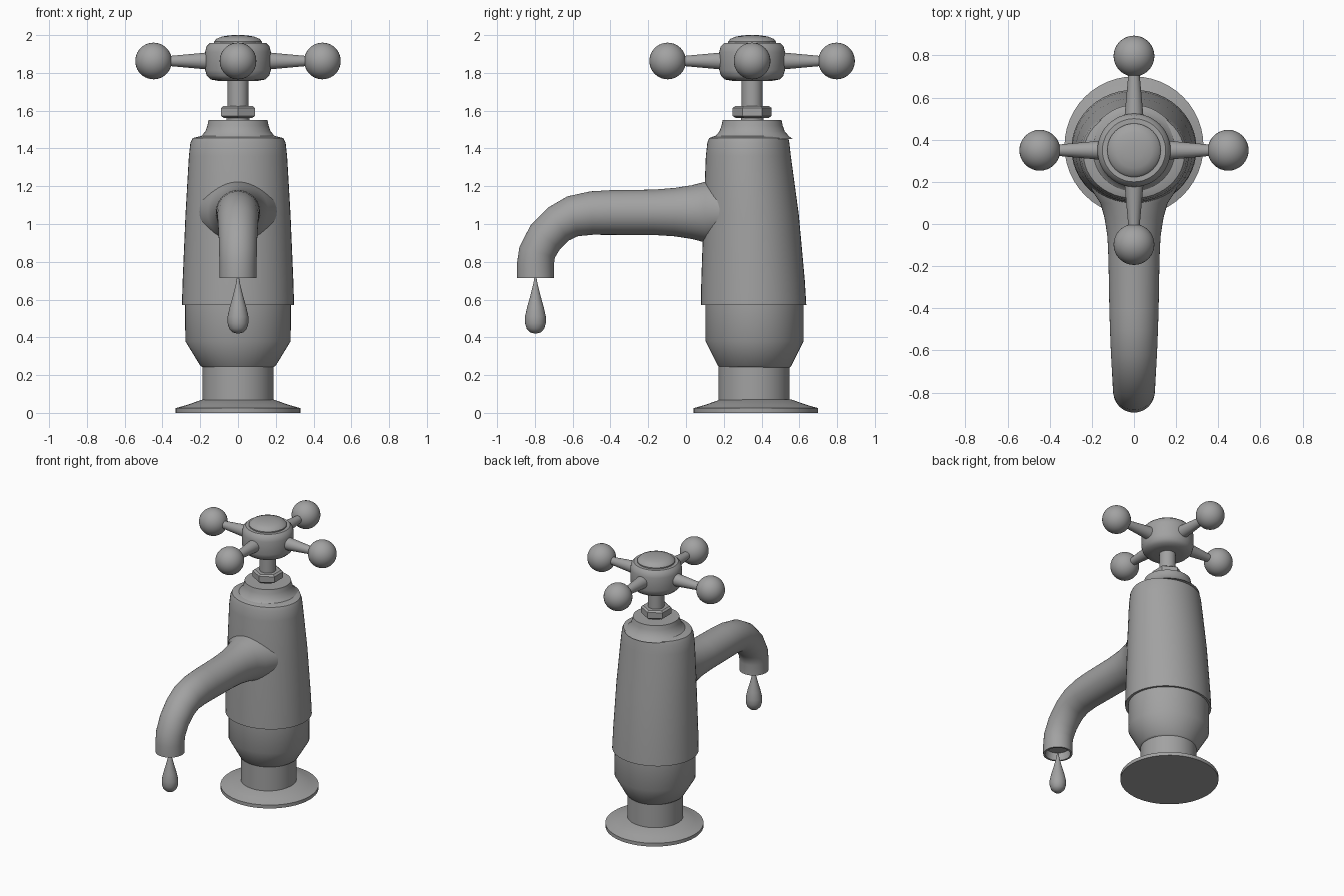
import bpy, bmesh, math
from mathutils import Matrix

cube = bpy.data.objects.get("Cube")
if cube:
    bpy.data.objects.remove(cube, do_unlink=True)

metal = bpy.data.materials.new("grey metal")
metal.use_nodes = True
GREY = (0.36, 0.36, 0.36, 1)
metal.diffuse_color = GREY
metal.node_tree.nodes["Principled BSDF"].inputs["Base Color"].default_value = GREY

AXIS = 0.355   # y of the upright body
NOZZLE = -0.797


def finish(name, bm, angle=35):
    bmesh.ops.recalc_face_normals(bm, faces=bm.faces[:])
    mesh = bpy.data.meshes.new(name)
    bm.to_mesh(mesh)
    bm.free()
    mesh.materials.append(metal)
    obj = bpy.data.objects.new(name, mesh)
    bpy.context.collection.objects.link(obj)
    bpy.ops.object.select_all(action='DESELECT')
    obj.select_set(True)
    bpy.context.view_layer.objects.active = obj
    bpy.ops.object.shade_smooth_by_angle(angle=math.radians(angle))
    return obj


def loft(name, rings, sides=48, angle=35, turn=0):
    """Skin elliptical rings given as (y, z, tilt in degrees, x radius, other radius)."""
    bm = bmesh.new()
    loops = []
    for y, z, tilt, rx, rn in rings:
        t = math.radians(tilt)
        loop = []
        for i in range(sides):
            a = math.tau * i / sides + turn
            s = rn * math.sin(a)
            loop.append(bm.verts.new((rx * math.cos(a), y - s * math.cos(t), z + s * math.sin(t))))
        loops.append(loop)
    for low, high in zip(loops, loops[1:]):
        for i in range(sides):
            j = (i + 1) % sides
            bm.faces.new((low[i], low[j], high[j], high[i]))
    bm.faces.new(loops[0])
    bm.faces.new(loops[-1])
    return finish(name, bm, angle)


def lathe(name, profile, y=AXIS, **kw):
    """Turn a (radius, z) profile about a vertical axis."""
    return loft(name, [(y, z, 0, r, r) for r, z in profile], **kw)


# Pedestal
lathe("base_flange", [(0.33, 0), (0.33, 0.025), (0.27, 0.042), (0.19, 0.07)], y=0.37)
lathe("base_neck", [(0.188, 0.05), (0.188, 0.27)], y=0.36)
loft("lower_bowl", [(0.363, 0.24, 0, 0.185, 0.185), (0.363, 0.25, 0, 0.2, 0.195),
                    (0.363, 0.38, 0, 0.279, 0.26), (0.363, 0.59, 0, 0.28, 0.26)])

# Tapered body shell, slightly oval
loft("body_shell", [(0.358, 0.57, 0, 0.297, 0.279), (0.355, 0.7, 0, 0.293, 0.274),
                    (0.345, 1.05, 0, 0.278, 0.252), (0.33, 1.36, 0, 0.26, 0.225),
                    (0.33, 1.43, 0, 0.252, 0.217), (0.332, 1.455, 0, 0.24, 0.21),
                    (0.34, 1.465, 0, 0.2, 0.19)])
lathe("shoulder", [(0.215, 1.45), (0.195, 1.465), (0.173, 1.49), (0.162, 1.52), (0.156, 1.55)], y=0.35)

# Valve stem and hexagonal nut
lathe("washer", [(0.06, 1.54), (0.06, 1.57)], y=0.35)
lathe("nut", [(0.088, 1.562), (0.103, 1.572), (0.103, 1.615), (0.088, 1.625)],
      y=0.35, sides=6, angle=20, turn=math.pi / 2)
lathe("stem", [(0.055, 1.6), (0.055, 1.79)], y=0.35)

# Cross handle
lathe("handle_hub", [(0.1, 1.757), (0.145, 1.765), (0.165, 1.785), (0.174, 1.815),
                     (0.174, 1.91), (0.167, 1.94), (0.15, 1.957), (0.125, 1.957)], y=0.35)
lathe("handle_cap", [(0.127, 1.95), (0.127, 1.965), (0.115, 1.98), (0.085, 1.992),
                     (0.045, 1.999), (0.01, 2.0)], y=0.35)
HUB_Z, REACH = 1.863, 0.447
for k, side in enumerate(("left", "back", "right", "front")):
    spin = Matrix.Translation((0, 0.35, HUB_Z)) @ Matrix.Rotation(k * math.pi / 2, 4, 'Z')
    bm = bmesh.new()
    along = Matrix.Translation((0.265, 0, 0)) @ Matrix.Rotation(math.pi / 2, 4, 'Y')
    bmesh.ops.create_cone(bm, cap_ends=True, segments=24, radius1=0.046, radius2=0.025,
                          depth=0.23, matrix=spin @ along)
    finish("handle_arm_" + side, bm)
    bm = bmesh.new()
    bmesh.ops.create_uvsphere(bm, u_segments=32, v_segments=20, radius=0.097,
                              matrix=spin @ Matrix.Translation((REACH, 0, 0)))
    finish("handle_ball_" + side, bm)

# Spout: flared collar, straight pipe, bend and recessed nozzle
loft("spout", [(0.22, 1.065, 90, 0.215, 0.16), (0.165, 1.065, 90, 0.203, 0.165),
               (0.1, 1.063, 90, 0.16, 0.16), (0.03, 1.063, 90, 0.14, 0.142),
               (-0.06, 1.063, 90, 0.126, 0.128), (-0.17, 1.062, 90, 0.121, 0.12),
               (-0.4, 1.061, 90, 0.117, 0.118), (-0.5, 1.058, 87, 0.114, 0.115),
               (-0.6, 1.041, 75, 0.11, 0.109), (-0.675, 1.0, 57, 0.106, 0.103),
               (-0.745, 0.93, 38, 0.102, 0.1), (-0.788, 0.85, 16, 0.1, 0.098),
               (NOZZLE, 0.79, 0, 0.098, 0.098), (NOZZLE, 0.715, 0, 0.098, 0.098),
               (NOZZLE, 0.715, 0, 0.085, 0.085), (NOZZLE, 0.77, 0, 0.08, 0.08)], angle=40)

# Water drop
lathe("water_drop", [(0.004, 0.725), (0.012, 0.68), (0.027, 0.62), (0.044, 0.56), (0.055, 0.51),
                     (0.055, 0.475), (0.046, 0.445), (0.028, 0.426), (0.004, 0.42)],
      y=NOZZLE, sides=24, angle=60)
